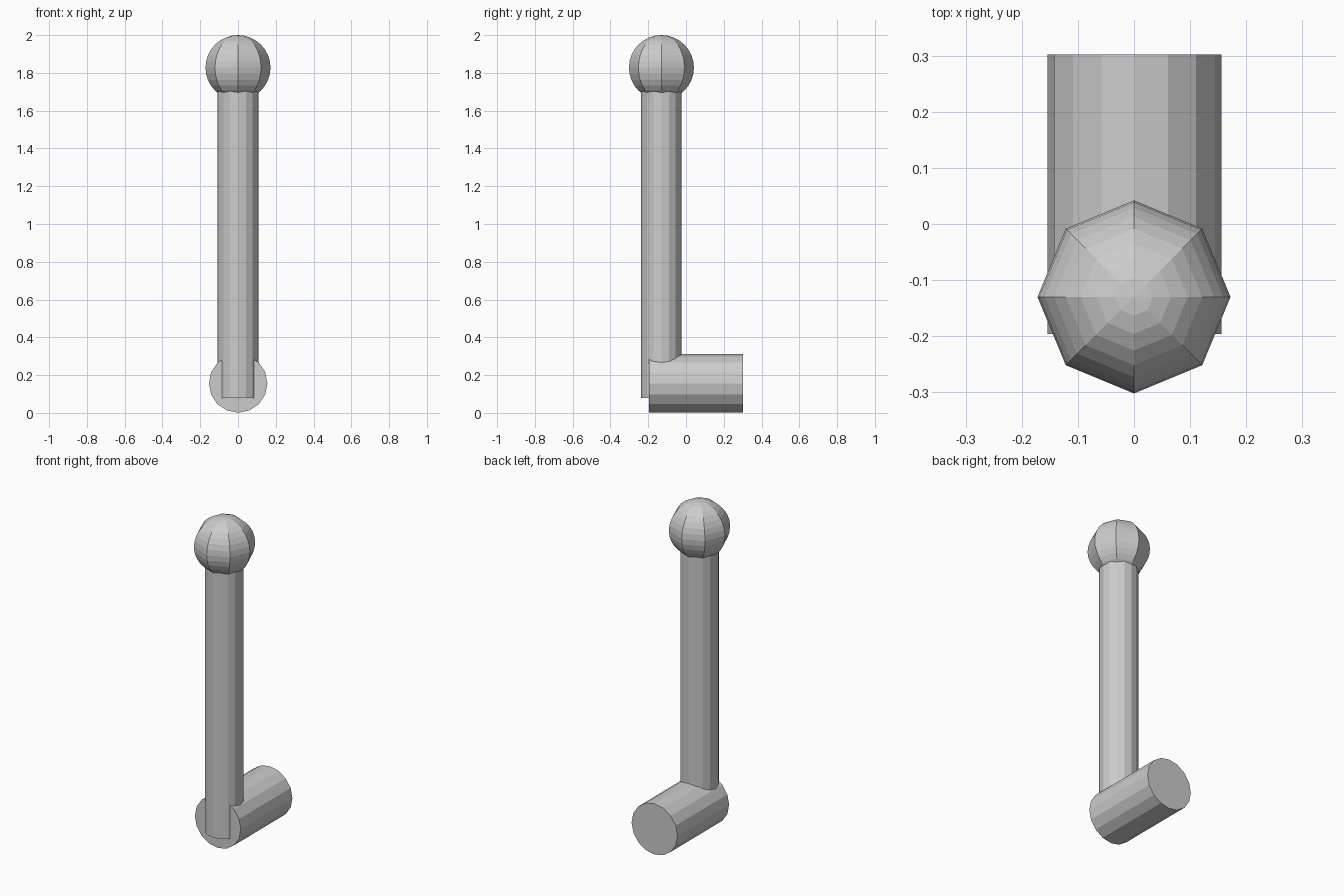
import bpy
import math

if "Cube" in bpy.data.objects:
    bpy.data.objects.remove(bpy.data.objects["Cube"])


def rod(name, radius, length, location, rotation=(0, 0, 0)):
    bpy.ops.mesh.primitive_cylinder_add(vertices=16, radius=radius, depth=length,
                                        location=location, rotation=rotation)
    bpy.context.object.name = name


# Horizontal pivot barrel at the bottom
rod("pivot_barrel", 0.155, 0.498, (0.001, 0.053, 0.156), (math.pi / 2, 0, 0))

# Upright lever shaft, running up into the knob
shaft_bottom, shaft_top = 0.08, 1.78
rod("lever_shaft", 0.108, shaft_top - shaft_bottom,
    (0, -0.131, (shaft_bottom + shaft_top) / 2))

# Eight-sided ball knob on top
bpy.ops.mesh.primitive_uv_sphere_add(segments=8, ring_count=16, radius=0.172,
                                     location=(0, -0.13, 1.828))
bpy.context.object.name = "lever_knob"
